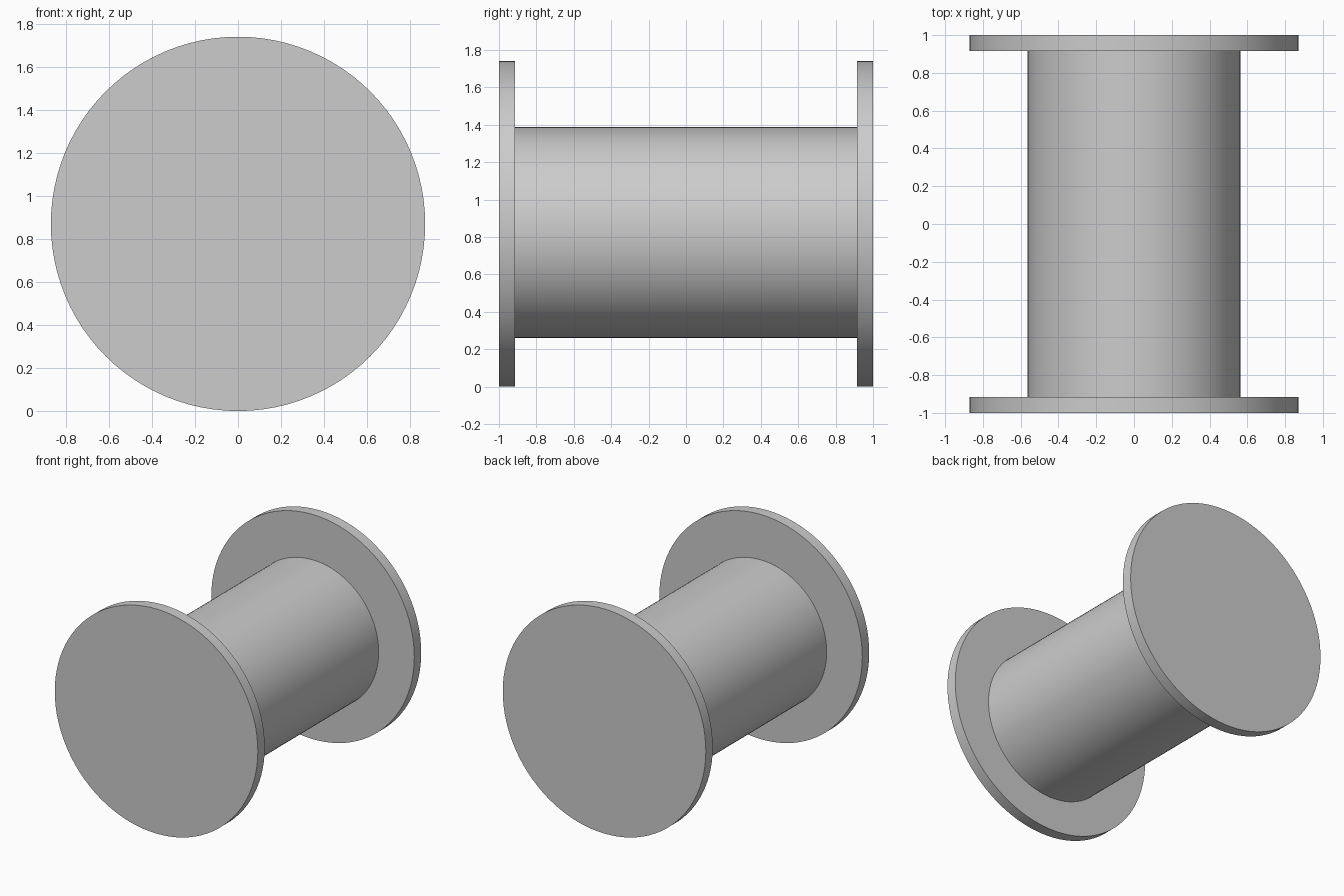
import bpy
import math

cube = bpy.data.objects.get("Cube")
if cube:
    bpy.data.objects.remove(cube, do_unlink=True)

grey = bpy.data.materials.new("plain_grey")
grey.use_nodes = True
colour = (0.604, 0.604, 0.604, 1)
grey.diffuse_color = colour
grey.node_tree.nodes["Principled BSDF"].inputs["Base Color"].default_value = colour

FLANGE_RADIUS = 0.87
FLANGE_THICKNESS = 0.085
CORE_RADIUS = 0.565
CORE_HEIGHT = 0.824


def disc(name, radius, length, y, z):
    """Smooth cylinder lying along y."""
    bpy.ops.mesh.primitive_cylinder_add(
        vertices=96, radius=radius, depth=length,
        location=(0, y, z), rotation=(math.pi / 2, 0, 0))
    part = bpy.context.object
    part.name = name
    part.data.materials.append(grey)
    bpy.ops.object.shade_smooth_by_angle(angle=math.radians(30))
    return part


# End flanges
flange_y = 1 - FLANGE_THICKNESS / 2
for name, side in (("front_flange", -1), ("back_flange", 1)):
    disc(name, FLANGE_RADIUS, FLANGE_THICKNESS, side * flange_y, FLANGE_RADIUS)

# Core, set slightly below the flange centres
disc("core", CORE_RADIUS, 2 * (1 - FLANGE_THICKNESS), 0, CORE_HEIGHT)
